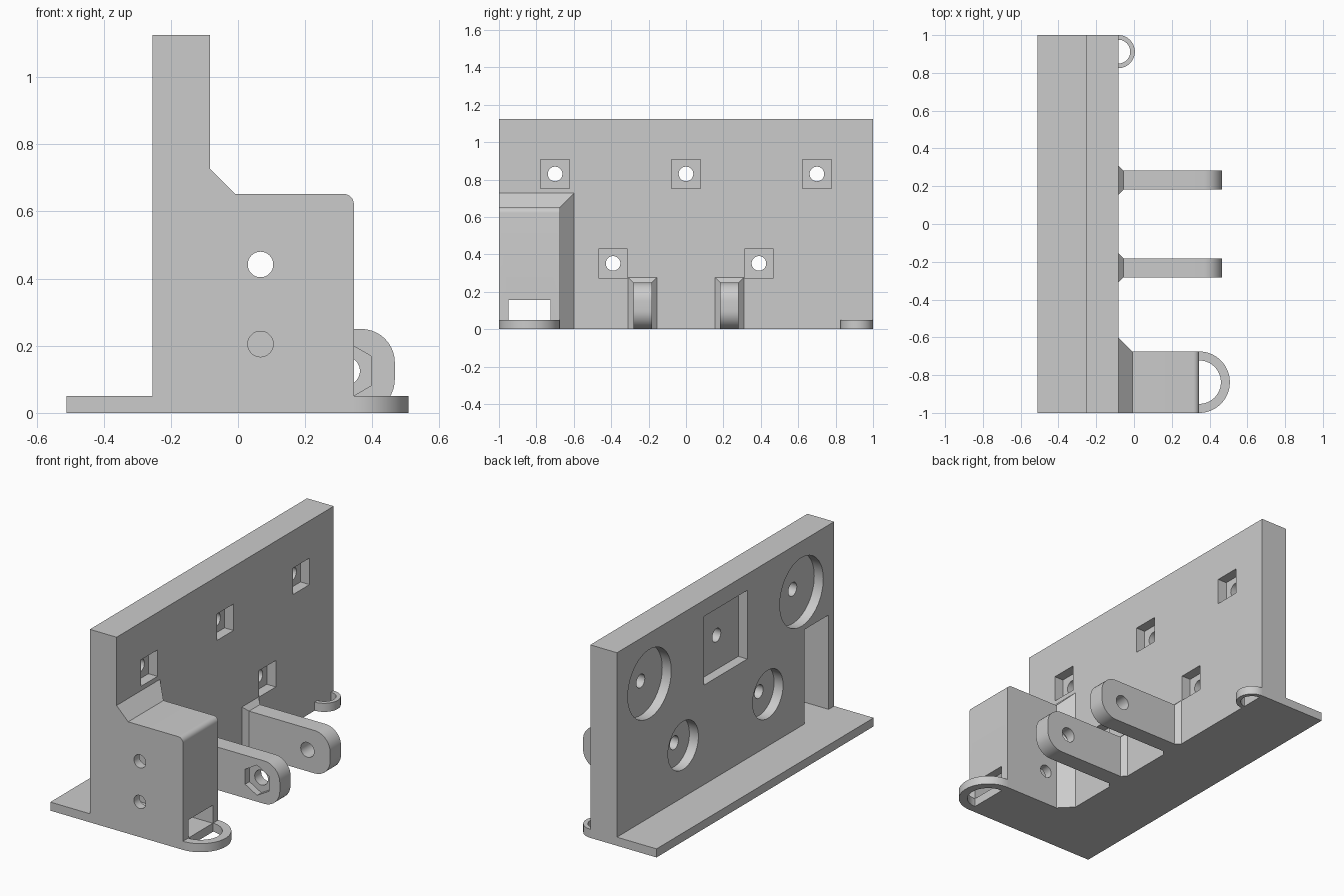
import bpy, bmesh, math
from mathutils import Matrix

if "Cube" in bpy.data.objects:
    bpy.data.objects.remove(bpy.data.objects["Cube"], do_unlink=True)

grey = bpy.data.materials.new("plain grey")
grey.use_nodes = True
grey.diffuse_color = (0.6, 0.6, 0.6, 1)
grey.node_tree.nodes["Principled BSDF"].inputs["Base Color"].default_value = (0.6, 0.6, 0.6, 1)

WALL_BACK, WALL_FRONT = -0.255, -0.083
PLATE = 0.05


def finish(bm, name):
    bmesh.ops.recalc_face_normals(bm, faces=bm.faces)
    mesh = bpy.data.meshes.new(name)
    bm.to_mesh(mesh)
    bm.free()
    mesh.materials.append(grey)
    ob = bpy.data.objects.new(name, mesh)
    bpy.context.collection.objects.link(ob)
    return ob


def loft(name, rings):
    """Skin a list of point rings and cap both ends."""
    bm = bmesh.new()
    loops = [[bm.verts.new(p) for p in ring] for ring in rings]
    n = len(loops[0])
    for a, b in zip(loops, loops[1:]):
        for i in range(n):
            j = (i + 1) % n
            bm.faces.new((a[i], a[j], b[j], b[i]))
    bm.faces.new(loops[0])
    bm.faces.new(loops[-1])
    return finish(bm, name)


def rect(x, y0, y1, z0, z1):
    return [(x, y0, z0), (x, y1, z0), (x, y1, z1), (x, y0, z1)]


def box(name, x0, x1, y0, y1, z0, z1):
    return loft(name, [rect(x, y0, y1, z0, z1) for x in (x0, x1)])


def rod(name, axis, centre, radius, length, sides=48):
    bm = bmesh.new()
    turn = Matrix.Rotation(math.pi / 2, 4, "Y" if axis == "X" else "X")
    bmesh.ops.create_cone(bm, cap_ends=True, segments=sides, radius1=radius, radius2=radius,
                          depth=length, matrix=Matrix.Translation(centre) @ turn)
    return finish(bm, name)


def cut(ob, cutters):
    """Subtract every cutter, bake the result and drop the cutters."""
    for c in cutters:
        c.hide_render = True
        mod = ob.modifiers.new("cut", "BOOLEAN")
        mod.operation = "DIFFERENCE"
        mod.solver = "EXACT"
        mod.object = c
    bpy.context.view_layer.update()
    baked = bpy.data.meshes.new_from_object(ob.evaluated_get(bpy.context.evaluated_depsgraph_get()))
    ob.modifiers.clear()
    ob.data = baked
    for c in cutters:
        bpy.data.objects.remove(c, do_unlink=True)


def fillet(radius, steps=10):
    """Pairs of (distance back from the end, drop from the side)."""
    for i in range(steps + 1):
        t = i / steps * math.pi / 2
        yield radius * (1 - math.sin(t)), radius * (1 - math.cos(t))


def half_ring(name, x, y, outer, inner, sides=32):
    """Flat half loop lying on the ground, bulging towards +x."""
    rings = []
    for i in range(sides + 1):
        a = math.pi * (i / sides - 0.5)
        c, s = math.cos(a), math.sin(a)
        rings.append([(x + r * c, y + r * s, z)
                      for r, z in ((inner, 0), (outer, 0), (outer, PLATE), (inner, PLATE))])
    return loft(name, rings)


# Upright wall with its rear foot plate
profile = [(-0.51, 0), (WALL_FRONT, 0), (WALL_FRONT, 1.125), (WALL_BACK, 1.125),
           (WALL_BACK, PLATE), (-0.51, PLATE)]
wall = loft("back_wall", [[(x, y, z) for x, z in profile] for y in (-1, 1)])

# Fixing holes, square nut pockets at the front, recesses at the back
DEPTH = 0.058
cutters = []
for y, z, r in ((-0.7, 0.83, 0.2), (0, 0.83, 0), (0.7, 0.83, 0.2), (-0.39, 0.352, 0.14), (0.39, 0.352, 0.14)):
    cutters.append(rod("hole_cutter", "X", (-0.17, y, z), 0.039, 0.5))
    cutters.append(box("pocket_cutter", WALL_FRONT - DEPTH, 0.1, y - 0.077, y + 0.077, z - 0.077, z + 0.077))
    if r:
        cutters.append(rod("recess_cutter", "X", (WALL_BACK + DEPTH - 0.1, y, z), r, 0.2, 64))
    else:
        cutters.append(box("recess_cutter", -0.4, WALL_BACK + DEPTH, -0.2, 0.2, z - 0.2, z + 0.2))

# Doorway through the wall into the housing
cutters.append(box("doorway_cutter", -0.4, 0.1, -0.95, -0.725, PLATE, 0.6))
cut(wall, cutters)

# Hollow housing with flared root and rounded top edge
END = 0.345
rings = [rect(WALL_FRONT, -1, -0.6, 0, 0.727), rect(-0.008, -1, -0.675, 0, 0.652)]
rings += [rect(END - back, -1, -0.675, 0, 0.652 - drop) for back, drop in fillet(0.03, 6)]
housing = loft("housing", rings)
cut(housing, [box("cavity_cutter", -0.2, 0.295, -0.95, -0.725, PLATE, 0.6),
              box("slot_cutter", 0.2, 0.5, -0.95, -0.725, PLATE, 0.155)]
    + [rod("side_hole_cutter", "Y", (0.067, -0.8, z), 0.038, 0.8) for z in (0.205, 0.442)])

# Pair of hinge arms, flared at the wall and rounded at the tip
TIP, TOP = 0.467, 0.25
arms = []
for name, y in (("front_arm", -0.232), ("rear_arm", 0.232)):
    rings = [rect(WALL_FRONT, y - 0.077, y + 0.077, 0, 0.277), rect(-0.056, y - 0.05, y + 0.05, 0, TOP)]
    rings += [rect(TIP - back, y - 0.05, y + 0.05, drop, TOP - drop) for back, drop in fillet(0.1)]
    arm = loft(name, rings)
    cutters = [rod("pivot_cutter", "Y", (0.32, y, 0.125), 0.043, 0.4)]
    if y < 0:
        # Hexagonal nut pocket on the outer side
        cutters.append(rod("nut_cutter", "Y", (0.32, y - 0.11, 0.125), 0.088, 0.2, 6))
    cut(arm, cutters)
    arms.append(arm)

# Tie loops at ground level
loops = [half_ring("front_loop", END, -0.8375, 0.1625, 0.115),
         half_ring("rear_loop", WALL_FRONT, 0.9125, 0.0875, 0.063)]

# Smooth the curved surfaces, keep the edges crisp
bpy.ops.object.select_all(action="DESELECT")
for ob in [wall, housing] + arms + loops:
    ob.select_set(True)
    bpy.context.view_layer.objects.active = ob
bpy.ops.object.shade_smooth_by_angle(angle=math.radians(30))
